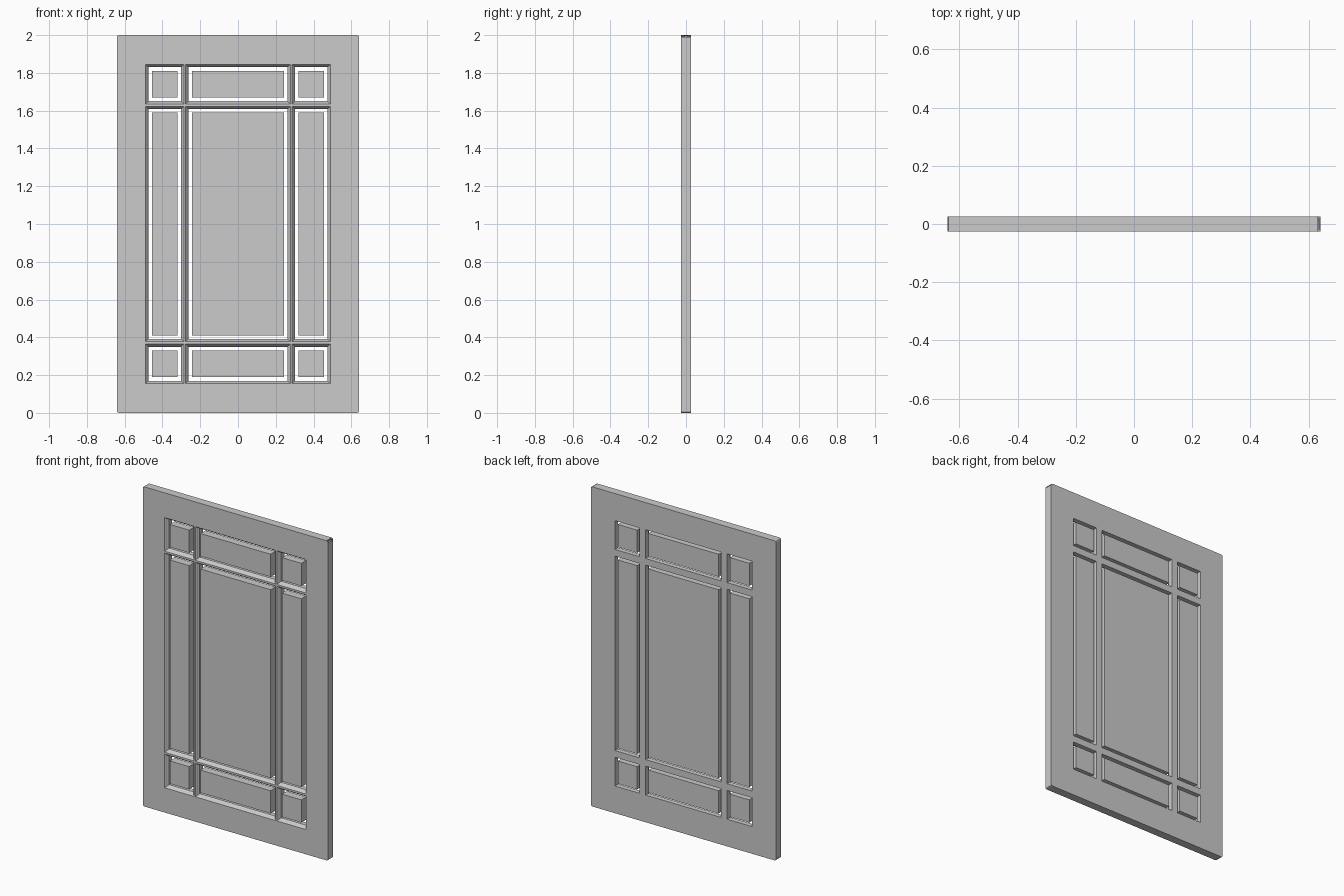
import bpy, bmesh

if "Cube" in bpy.data.objects:
    bpy.data.objects.remove(bpy.data.objects["Cube"])

# Grid lines of the front face: outer edge, then the edges of three openings each way
XS = [-0.641, -0.489, -0.287, -0.277, 0.277, 0.287, 0.489, 0.641]
ZS = [0.0, 0.155, 0.365, 0.377, 1.623, 1.635, 1.845, 2.0]
HALF = 0.026
# Moulding profile around every opening: (depth, inset into the opening)
PROFILE = [(-HALF, 0.0), (-0.019, 0.006), (-0.013, 0.008), (-0.004, 0.015), (HALF, 0.015)]
GAP = 0.034
HOLES = [(i, j) for i in (1, 3, 5) for j in (1, 3, 5)]


def shifted(lines, k, inset):
    if k in (0, len(lines) - 1):
        return lines[k]
    return lines[k] + (inset if k % 2 else -inset)


def finish(name, bm):
    bmesh.ops.recalc_face_normals(bm, faces=bm.faces)
    mesh = bpy.data.meshes.new(name)
    bm.to_mesh(mesh)
    bm.free()
    obj = bpy.data.objects.new(name, mesh)
    bpy.context.collection.objects.link(obj)
    return obj


# Frame with moulded glazing bars
bm = bmesh.new()
last = len(PROFILE) - 1
v = {}
for n, (y, inset) in enumerate(PROFILE):
    for i in range(8):
        for j in range(8):
            border = i in (0, 7) or j in (0, 7)
            if border and n not in (0, last):
                continue
            v[n, i, j] = bm.verts.new((shifted(XS, i, inset), y, shifted(ZS, j, inset)))


def ring(n, i, j):
    return [v[n, i, j], v[n, i + 1, j], v[n, i + 1, j + 1], v[n, i, j + 1]]


for i in range(7):
    for j in range(7):
        if (i, j) not in HOLES:
            bm.faces.new(ring(0, i, j))
            bm.faces.new(ring(last, i, j))

# Opening walls
for i, j in HOLES:
    for n in range(last):
        a, b = ring(n, i, j), ring(n + 1, i, j)
        for k in range(4):
            m = (k + 1) % 4
            bm.faces.new((a[k], a[m], b[m], b[k]))

# Outer edge walls
for k in range(7):
    for s in (0, 7):
        bm.faces.new((v[0, k, s], v[0, k + 1, s], v[last, k + 1, s], v[last, k, s]))
        bm.faces.new((v[0, s, k], v[0, s, k + 1], v[last, s, k + 1], v[last, s, k]))

# Slightly rounded outer corners
corners = [bm.edges.get((v[0, i, j], v[last, i, j])) for i in (0, 7) for j in (0, 7)]
bmesh.ops.bevel(bm, geom=corners, offset=0.01, segments=2, profile=0.5, affect='EDGES')
finish("door_frame", bm)

# Loose flat panels standing inside the openings
for i, j in HOLES:
    x0, x1 = XS[i] + GAP, XS[i + 1] - GAP
    z0, z1 = ZS[j] + GAP, ZS[j + 1] - GAP
    bm = bmesh.new()
    bmesh.ops.create_cube(bm, size=1)
    bmesh.ops.scale(bm, vec=(x1 - x0, 2 * HALF - 0.003, z1 - z0), verts=bm.verts)
    bmesh.ops.translate(bm, vec=((x0 + x1) / 2, 0, (z0 + z1) / 2), verts=bm.verts)
    finish(f"panel_column_{i // 2 + 1}_row_{j // 2 + 1}", bm)
